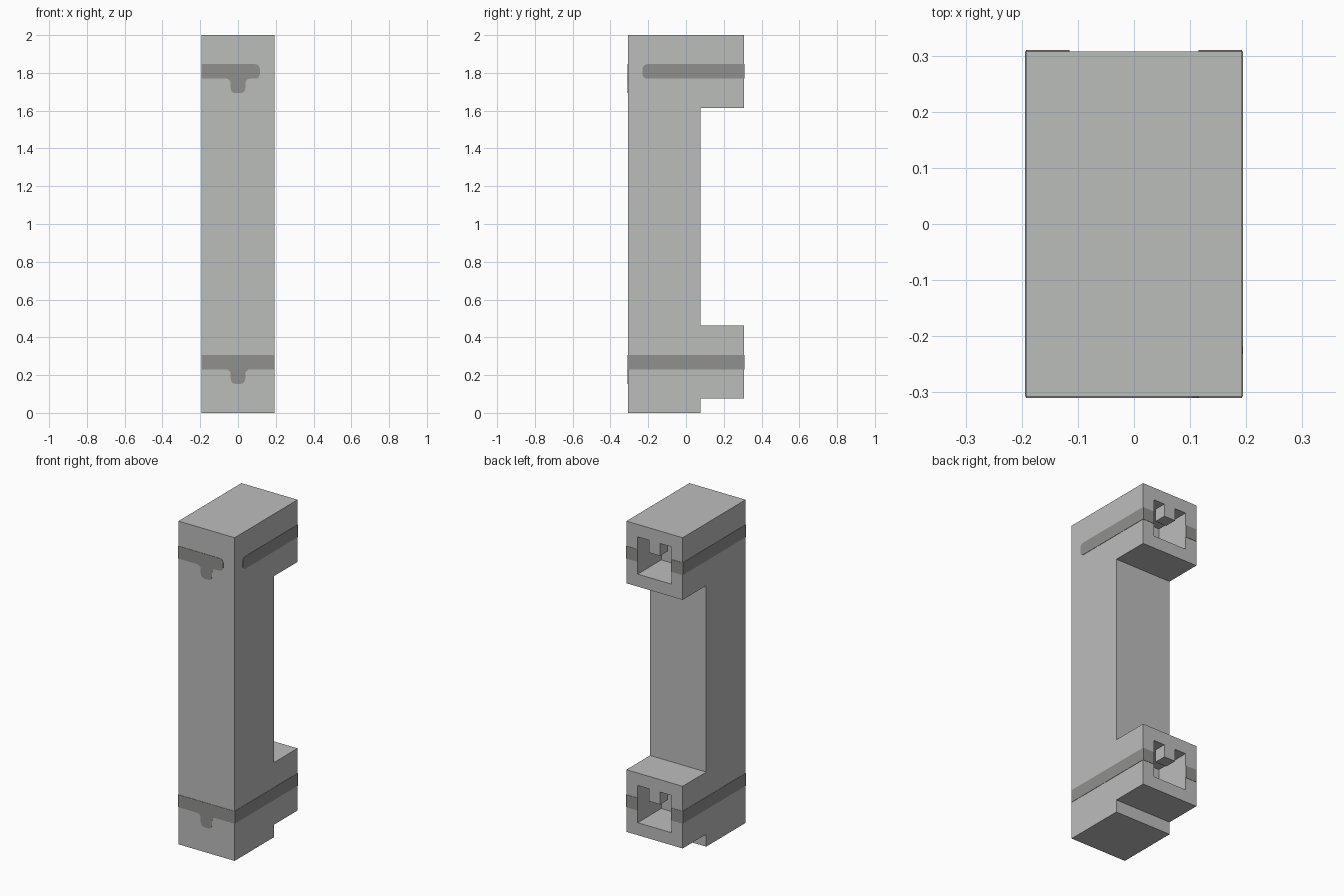
import bpy
import bmesh
from mathutils import Vector

if "Cube" in bpy.data.objects:
    bpy.data.objects.remove(bpy.data.objects["Cube"], do_unlink=True)

U = 2 / 26            # one grid cell; the model is 5 x 8 x 26 cells
T = 0.002             # plate thickness


def material(name, rgb):
    m = bpy.data.materials.new(name)
    m.use_nodes = True
    m.diffuse_color = (*rgb, 1)
    m.node_tree.nodes["Principled BSDF"].inputs["Base Color"].default_value = (*rgb, 1)
    return m


light_grey = material("light_grey", (0.50, 0.51, 0.50))
dark_grey = material("dark_grey", (0.28, 0.28, 0.275))


def add_object(name, bm, mat):
    bmesh.ops.recalc_face_normals(bm, faces=bm.faces)
    mesh = bpy.data.meshes.new(name)
    bm.to_mesh(mesh)
    bm.free()
    mesh.materials.append(mat)
    ob = bpy.data.objects.new(name, mesh)
    bpy.context.collection.objects.link(ob)
    return ob


def prism(name, outline, place, depth, mat, round_ids=()):
    """Extrude a 2D outline; the listed corners are rounded first."""
    bm = bmesh.new()
    verts = [bm.verts.new(place(a * U, b * U)) for a, b in outline]
    bm.faces.new(verts)
    if round_ids:
        bmesh.ops.bevel(bm, geom=[verts[i] for i in round_ids], offset=0.32 * U,
                        segments=3, profile=0.5, affect='VERTICES')
    ext = bmesh.ops.extrude_face_region(bm, geom=bm.faces[:])
    moved = [g for g in ext["geom"] if isinstance(g, bmesh.types.BMVert)]
    bmesh.ops.translate(bm, verts=moved, vec=Vector(depth))
    return add_object(name, bm, mat)


def rect(a0, a1, b0, b1):
    return [(a0, b0), (a1, b0), (a1, b1), (a0, b1)]


def on_x(x):
    return lambda y, z: (x, y, z)


def on_y(y):
    return lambda x, z: (x, y, z)


# Column with two arms reaching back
body = prism("body", [(-4, 0), (1, 0), (1, 1), (4, 1), (4, 6), (1, 6),
                      (1, 21), (4, 21), (4, 26), (-4, 26)],
             on_x(-2.5 * U), (5 * U, 0, 0), light_grey)

# Square sockets in the arm ends, each with a tooth hanging from its ceiling
for level, base in (("lower", 2), ("upper", 22)):
    cutter = prism(level + "_socket_cutter", rect(-1.5, 1.5, base, base + 3),
                   on_y(U), (0, 4 * U, 0), light_grey)
    cutter.hide_render = True
    mod = body.modifiers.new("socket", 'BOOLEAN')
    mod.operation = 'DIFFERENCE'
    mod.solver = 'EXACT'
    mod.object = cutter
    bpy.context.view_layer.objects.active = body
    bpy.ops.object.modifier_apply(modifier=mod.name)
    bpy.data.objects.remove(cutter, do_unlink=True)
    prism(level + "_socket_tooth", rect(-0.5, 0.5, base + 2, base + 3),
          on_y(3 * U), (0, U, 0), light_grey)

# Painted bands: front with a small drop, both sides, and the arm ends
for level, z, end in (("lower", 3, 2.5), ("upper", 23, 1.5)):
    open_end = level == "upper"
    front = [(-2.5, z), (-0.5, z), (-0.5, z - 1), (0.5, z - 1), (0.5, z),
             (end, z), (end, z + 1), (-2.5, z + 1)]
    prism(level + "_front_band", front, on_y(-4 * U), (0, -T, 0), dark_grey,
          (1, 2, 3, 4, 5, 6) if open_end else (1, 2, 3, 4))
    prism(level + "_left_band", rect(-3 if open_end else -4, 4, z, z + 1),
          on_x(2.5 * U), (T, 0, 0), dark_grey, (0, 3) if open_end else ())
    prism(level + "_right_band", rect(-4, 4, z, z + 1),
          on_x(-2.5 * U), (-T, 0, 0), dark_grey)
    for side, x in (("left", 1.5), ("right", -2.5)):
        prism(f"{level}_back_band_{side}", rect(x, x + 1, z, z + 1),
              on_y(4 * U), (0, T, 0), dark_grey)
